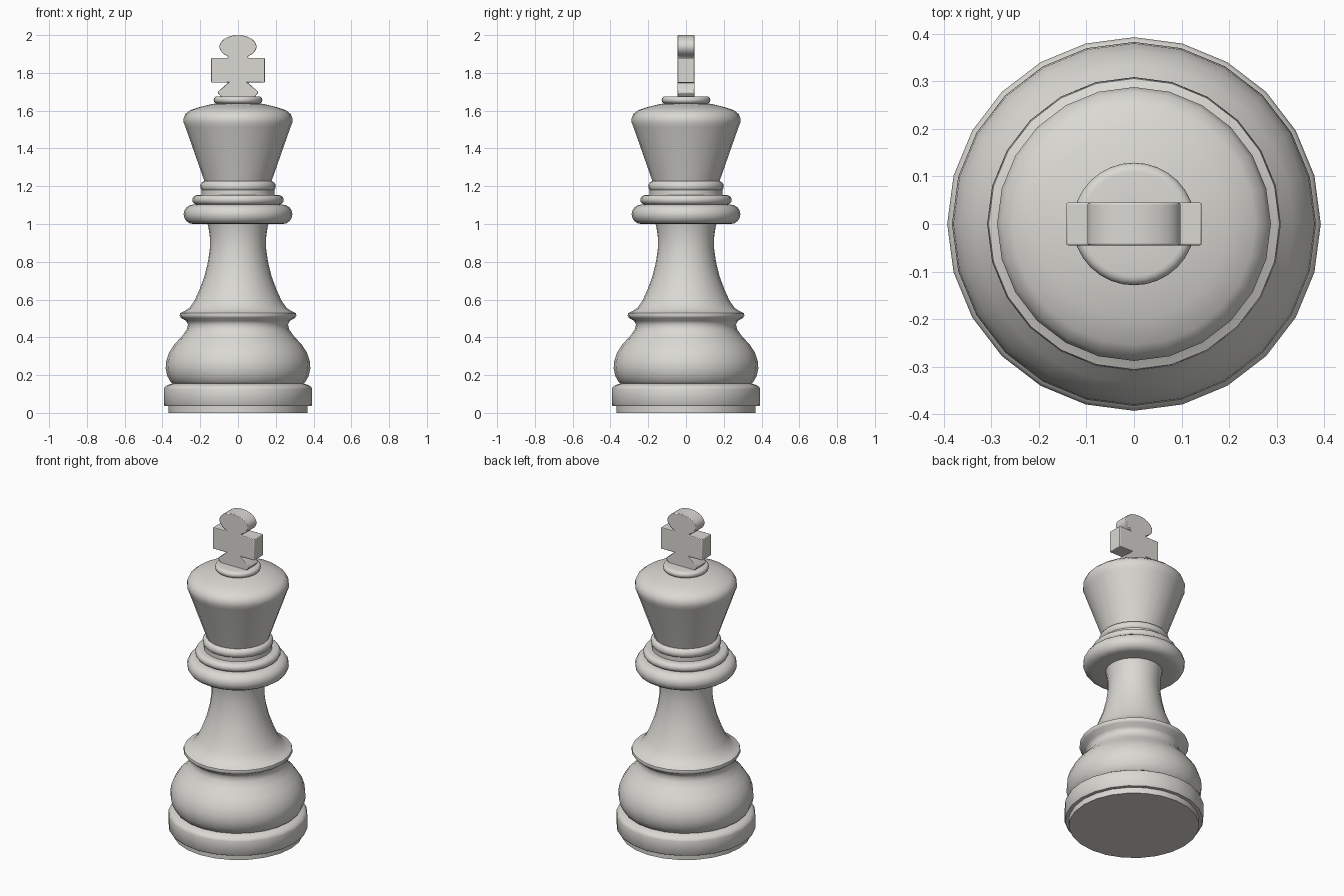
import bpy, bmesh, math

if "Cube" in bpy.data.objects:
    bpy.data.objects.remove(bpy.data.objects["Cube"])

stone = bpy.data.materials.new("pale warm grey")
stone.diffuse_color = (0.7, 0.69, 0.65, 1)
stone.use_nodes = True
stone.node_tree.nodes["Principled BSDF"].inputs["Base Color"].default_value = stone.diffuse_color


def finish(name, bm, angle):
    bmesh.ops.recalc_face_normals(bm, faces=bm.faces)
    mesh = bpy.data.meshes.new(name)
    bm.to_mesh(mesh)
    bm.free()
    mesh.materials.append(stone)
    obj = bpy.data.objects.new(name, mesh)
    bpy.context.collection.objects.link(obj)
    bpy.ops.object.select_all(action='DESELECT')
    obj.select_set(True)
    bpy.context.view_layer.objects.active = obj
    bpy.ops.object.shade_smooth_by_angle(angle=math.radians(angle))
    return obj


def lathe(name, profile, sides=24, angle=50):
    """Closed solid turned from (radius, height) points, capped at both ends."""
    bm = bmesh.new()
    rings = [[bm.verts.new((r * math.cos(2 * math.pi * i / sides),
                            r * math.sin(2 * math.pi * i / sides), z))
              for i in range(sides)] for r, z in profile]
    for a, b in zip(rings, rings[1:]):
        for i in range(sides):
            j = (i + 1) % sides
            bm.faces.new((a[i], a[j], b[j], b[i]))
    bm.faces.new(rings[0][::-1])
    bm.faces.new(rings[-1])
    return finish(name, bm, angle)


def bead(r, z0, z1, inner, steps=8):
    """Half-round moulding profile from z0 up to z1, bulging to radius r."""
    h = (z1 - z0) / 2
    pts = []
    for k in range(steps + 1):
        t = -math.pi / 2 + math.pi * k / steps
        pts.append((r - h + h * math.cos(t), z0 + h + h * math.sin(t)))
    return [(inner, z0)] + pts + [(inner, z1)]


# Base: foot pad and plinth ring
lathe("foot_pad", [(0.368, 0), (0.368, 0.04)])
lathe("plinth", [(0.36, 0.036), (0.388, 0.036), (0.393, 0.042), (0.393, 0.125),
                 (0.388, 0.138), (0.372, 0.148), (0.34, 0.158)])

# Bulging foot, rim and tapering stem
lathe("foot_and_stem", [
    (0.34, 0.15), (0.357, 0.165), (0.374, 0.195), (0.383, 0.235), (0.38, 0.275),
    (0.365, 0.32), (0.335, 0.365), (0.297, 0.405), (0.272, 0.44), (0.265, 0.468),
    (0.275, 0.487), (0.301, 0.503), (0.309, 0.515), (0.306, 0.528), (0.285, 0.538),
    (0.258, 0.555), (0.23, 0.595), (0.203, 0.655), (0.177, 0.725), (0.159, 0.80),
    (0.149, 0.87), (0.149, 0.93), (0.156, 0.98), (0.165, 1.02)])

# Stacked collar mouldings
lathe("large_collar", bead(0.288, 1.0, 1.103, 0.14))
lathe("middle_collar", bead(0.242, 1.103, 1.153, 0.14))
lathe("collar_core", [(0.192, 1.09), (0.192, 1.18)])
lathe("small_collar", bead(0.2, 1.17, 1.228, 0.14))

# Flared head with a domed top
lathe("head", [
    (0.172, 1.21), (0.184, 1.245), (0.279, 1.515), (0.288, 1.538), (0.288, 1.56),
    (0.279, 1.582), (0.255, 1.602), (0.2, 1.62), (0.14, 1.635), (0.08, 1.642)])
lathe("finial_ring", bead(0.129, 1.638, 1.676, 0.04), sides=32)

# Flat cross finial: right half of the outline, mirrored
lobe = [(0.098 * math.cos(t), 1.939 + 0.061 * math.sin(t))
        for t in (math.radians(-58 + 148 * k / 14) for k in range(14))]
half = [(0.088, 1.672), (0.107, 1.695), (0.103, 1.704), (0.052, 1.748),
        (0.142, 1.748), (0.142, 1.88), (0.052, 1.88)] + lobe
outline = half + [(0, 2.0)] + [(-x, z) for x, z in reversed(half)]
bm = bmesh.new()
face = bm.faces.new([bm.verts.new((x, -0.045, z)) for x, z in outline])
extruded = bmesh.ops.extrude_face_region(bm, geom=[face], use_keep_orig=True)
moved = [v for v in extruded["geom"] if isinstance(v, bmesh.types.BMVert)]
bmesh.ops.translate(bm, verts=moved, vec=(0, 0.09, 0))
cross = finish("cross_finial", bm, 35)
bevel = cross.modifiers.new("soft_edges", 'BEVEL')
bevel.width = 0.005
bevel.segments = 2
bevel.limit_method = 'ANGLE'
bevel.angle_limit = math.radians(40)
